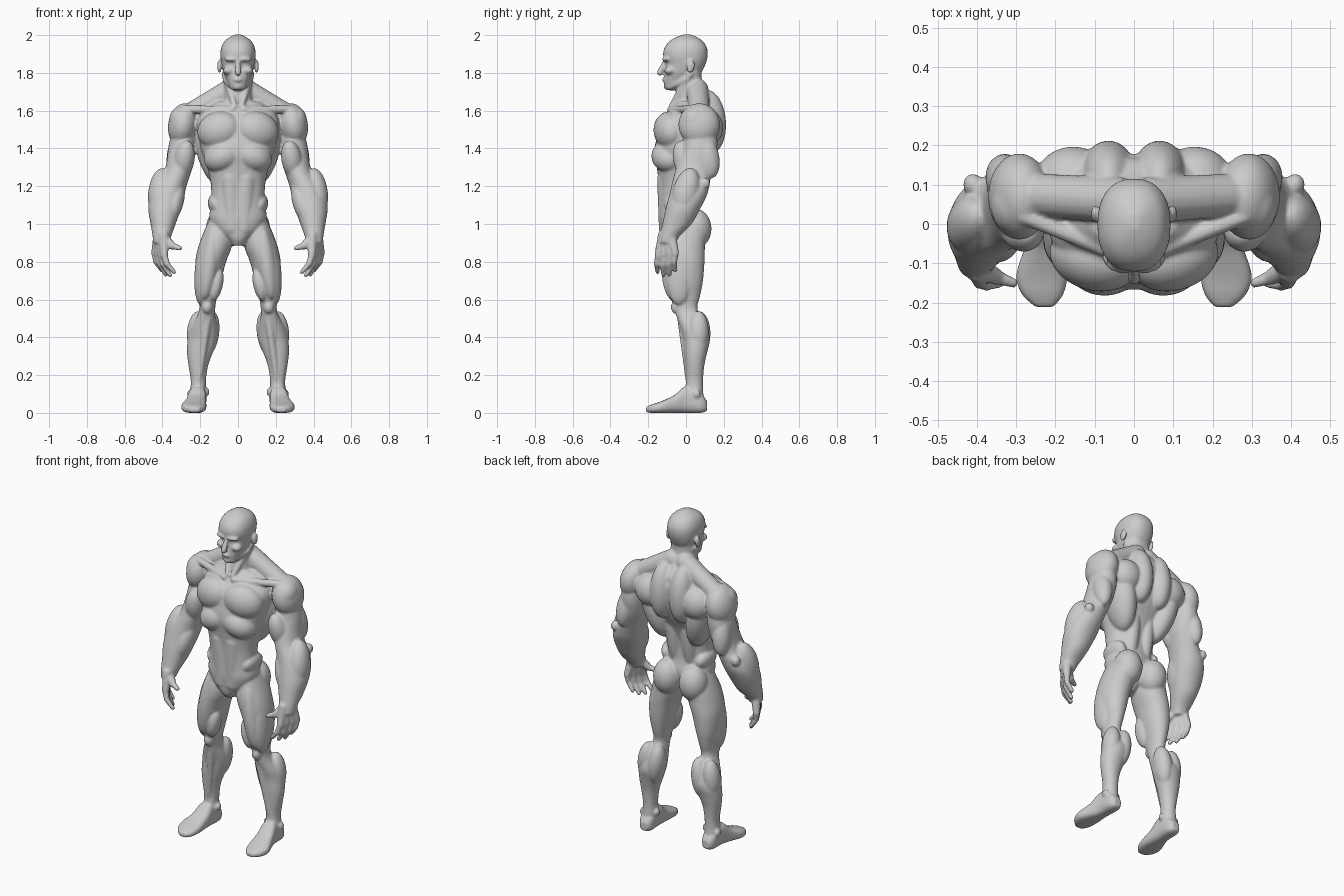
import bpy, bmesh, math
from mathutils import Vector, Matrix

bm = bmesh.new()


def smooth_steps(rows, n=4):
    """Catmull-Rom interpolation between cross-section rows."""
    out = []
    for i in range(len(rows) - 1):
        a, b, c, d = rows[max(i - 1, 0)], rows[i], rows[i + 1], rows[min(i + 2, len(rows) - 1)]
        for k in range(n):
            t = k / n
            out.append([0.5 * (2 * q + (r - p) * t + (2 * p - 5 * q + 4 * r - s) * t * t
                               + (3 * q - p - 3 * r + s) * t ** 3) for p, q, r, s in zip(a, b, c, d)])
    return out + [list(rows[-1])]


def loft(rows, axis='z', power=2.3, sides=32):
    """Rows are (position along axis, x min, x max, depth min, depth max)."""
    rings = []
    for t, u0, u1, v0, v1 in smooth_steps(rows):
        ring = []
        for k in range(sides):
            a = 2 * math.pi * k / sides
            c, s = math.cos(a), math.sin(a)
            u = (u0 + u1) / 2 + (u1 - u0) / 2 * math.copysign(abs(c) ** (2 / power), c)
            v = (v0 + v1) / 2 + (v1 - v0) / 2 * math.copysign(abs(s) ** (2 / power), s)
            ring.append(bm.verts.new((u, v, t) if axis == 'z' else (u, t, v)))
        rings.append(ring)
    faces = [bm.faces.new(rings[0]), bm.faces.new(rings[-1][::-1])]
    for r0, r1 in zip(rings, rings[1:]):
        for k in range(sides):
            j = (k + 1) % sides
            faces.append(bm.faces.new((r0[k], r0[j], r1[j], r1[k])))
    bmesh.ops.recalc_face_normals(bm, faces=faces)


def centred(rows, **kw):
    loft([(z, -w, w, f, b) for z, w, f, b in rows], **kw)


def muscle(c, r, tilt_x=0, tilt_y=0, tilt_z=0):
    """Ellipsoid with tilts in degrees."""
    rot = Matrix.Identity(4)
    for ang, ax in ((tilt_x, 'X'), (tilt_y, 'Y'), (tilt_z, 'Z')):
        rot = Matrix.Rotation(math.radians(ang), 4, ax) @ rot
    bmesh.ops.create_uvsphere(bm, u_segments=28, v_segments=18, radius=1,
                              matrix=Matrix.Translation(c) @ rot @ Matrix.Diagonal((*r, 1)))


def capsule(p0, p1, r0, r1):
    p0, p1 = Vector(p0), Vector(p1)
    q = (p1 - p0).to_track_quat('Z', 'Y')
    for v in bmesh.ops.create_uvsphere(bm, u_segments=16, v_segments=11, radius=1)['verts']:
        v.co = p1 + q @ (v.co * r1) if v.co.z > 0 else p0 + q @ (v.co * r0)


# leg
loft([(1.03, .06, .15, -.09, .07), (.95, .03, .185, -.115, .10), (.88, .033, .21, -.125, .10),
      (.8, .063, .226, -.122, .098), (.7, .09, .223, -.105, .09), (.62, .11, .208, -.085, .075),
      (.56, .12, .203, -.064, .06), (.51, .12, .218, -.05, .078), (.45, .108, .25, -.03, .11),
      (.39, .108, .266, -.015, .127), (.32, .133, .27, -.01, .112), (.25, .158, .262, -.004, .097),
      (.17, .17, .25, 0, .09), (.1, .168, .255, -.01, .092), (.04, .168, .26, -.03, .1)], power=2.1)
muscle((.185, -.035, .74), (.045, .075, .17), tilt_y=-4)
muscle((.115, -.065, .68), (.035, .045, .09), tilt_y=-12)
muscle((.15, -.075, .80), (.05, .058, .2), tilt_y=-8)
muscle((.163, -.052, .56), (.028, .028, .036))
muscle((.15, .07, .42), (.05, .06, .12), tilt_y=-8)
muscle((.22, .065, .43), (.05, .055, .11), tilt_y=-6)
capsule((.16, -.025, .50), (.205, .01, .18), .022, .014)

# foot
loft([(.112, .19, .235, .012, .06), (.08, .17, .255, 0, .1), (0, .168, .262, 0, .14),
      (-.06, .168, .278, 0, .095), (-.13, .168, .3, 0, .062), (-.18, .18, .285, 0, .045),
      (-.212, .205, .25, .004, .03)], axis='y', power=2.8)
muscle((.165, .045, .11), (.014, .022, .022))
muscle((.255, .055, .10), (.014, .022, .022))

# arm
loft([(1.54, .23, .34, .01, .15), (1.46, .225, .358, -.01, .165), (1.4, .225, .37, -.02, .165),
      (1.33, .232, .378, -.045, .15), (1.27, .25, .395, -.06, .135), (1.21, .27, .438, -.075, .125),
      (1.15, .285, .466, -.09, .11), (1.08, .302, .475, -.108, .075), (1.0, .33, .463, -.125, .03),
      (.94, .352, .453, -.137, -.03), (.9, .365, .448, -.14, -.055)], power=2.1)
muscle((.292, .07, 1.525), (.078, .11, .115), tilt_y=-10)
muscle((.31, .05, 1.545), (.055, .075, .075))
muscle((.285, -.01, 1.34), (.055, .058, .105), tilt_x=12, tilt_y=-10)
muscle((.325, .115, 1.36), (.052, .06, .12), tilt_x=12, tilt_y=-6)
muscle((.415, .0, 1.17), (.06, .07, .13), tilt_x=-14, tilt_y=-8)
muscle((.335, -.03, 1.12), (.048, .06, .12), tilt_x=-18, tilt_y=-14)
muscle((.41, .1, 1.215), (.025, .028, .03))

# hand
for k in range(4):
    f = k / 3
    knuckle = Vector((.39 + .05 * f, -.147 + .09 * f, .832 + .012 * f))
    tip = Vector((.338 + .065 * f, -.15 + .093 * f, .745 - .022 * math.sin(math.pi * f) + .01 * f))
    middle = knuckle.lerp(tip, .5) + Vector((.012, -.006, 0))
    capsule((.395 + .025 * f, -.12 + .04 * f, .94), knuckle, .03, .02)
    capsule(knuckle, middle, .0185, .016)
    capsule(middle, tip, .016, .012)
capsule((.385, -.115, .92), (.35, -.135, .885), .028, .021)
capsule((.35, -.135, .885), (.307, -.15, .872), .019, .013)

# torso muscles
muscle((.1, -.085, 1.495), (.118, .085, .1), tilt_y=15, tilt_z=14)
muscle((.075, -.085, 1.36), (.11, .098, .085), tilt_y=25)
capsule((.042, -.1, 1.24), (.03, -.095, .98), .053, .05)
muscle((.115, -.03, 1.1), (.042, .085, .06), tilt_y=20)
muscle((.145, .06, 1.39), (.075, .1, .19), tilt_y=14, tilt_x=-10)
muscle((.155, .115, 1.51), (.095, .082, .095), tilt_y=15)
muscle((.065, .12, 1.54), (.072, .092, .17), tilt_x=4)
muscle((.05, .035, 1.22), (.045, .05, .22), tilt_x=-8)
muscle((.088, .05, .975), (.082, .085, .105))
capsule((.04, .06, 1.71), (.27, .075, 1.575), .06, .055)
capsule((.03, -.08, 1.605), (.28, .02, 1.607), .02, .022)
capsule((.066, .02, 1.79), (.018, -.075, 1.625), .022, .016)

# face and ear
muscle((.099, .025, 1.835), (.011, .022, .036), tilt_x=-10)
muscle((.038, -.108, 1.872), (.036, .017, .012), tilt_z=14)
muscle((.05, -.085, 1.812), (.03, .03, .022), tilt_z=20)
capsule((.062, .0, 1.765), (.022, -.085, 1.728), .02, .02)

# mirror the side parts
dup = bmesh.ops.duplicate(bm, geom=bm.verts[:] + bm.edges[:] + bm.faces[:])['geom']
for v in dup:
    if isinstance(v, bmesh.types.BMVert):
        v.co.x *= -1
bmesh.ops.reverse_faces(bm, faces=[f for f in dup if isinstance(f, bmesh.types.BMFace)])

# torso core
centred([(.885, .035, -.11, -.01), (.92, .06, -.132, .03), (.97, .12, -.14, .06), (1.03, .152, -.145, .075),
         (1.1, .144, -.142, .06), (1.2, .143, -.142, .06), (1.3, .163, -.155, .09), (1.38, .192, -.168, .13),
         (1.46, .21, -.155, .16), (1.54, .22, -.135, .175), (1.6, .19, -.09, .175), (1.65, .12, -.05, .14)])
# neck
centred([(1.57, .1, -.07, .17), (1.64, .085, -.06, .165), (1.7, .076, -.052, .12), (1.76, .074, -.045, .085),
         (1.84, .074, -.04, .085)])
# head
centred([(1.708, .022, -.1, -.05), (1.73, .044, -.113, -.02), (1.765, .06, -.116, .03), (1.8, .076, -.113, .078),
         (1.845, .087, -.107, .103), (1.89, .093, -.121, .115), (1.93, .09, -.115, .112), (1.965, .074, -.09, .092),
         (1.988, .046, -.055, .06), (2.003, .015, -.015, .025)], power=2.3)
# nose, mouth and chin
capsule((0, -.112, 1.86), (0, -.138, 1.802), .011, .017)
muscle((0, -.113, 1.763), (.024, .014, .012))
muscle((0, -.1, 1.727), (.024, .018, .018))

mesh = bpy.data.meshes.new("muscular_figure")
bm.to_mesh(mesh)
bm.free()
body = bpy.data.objects.new("muscular_figure", mesh)
bpy.context.collection.objects.link(body)

# fuse all parts into one skin and soften the seams
remesh = body.modifiers.new("fuse", 'REMESH')
remesh.mode = 'VOXEL'
remesh.voxel_size = .0065
remesh.use_smooth_shade = True
soften = body.modifiers.new("soften", 'SMOOTH')
soften.factor = .5
soften.iterations = 5
